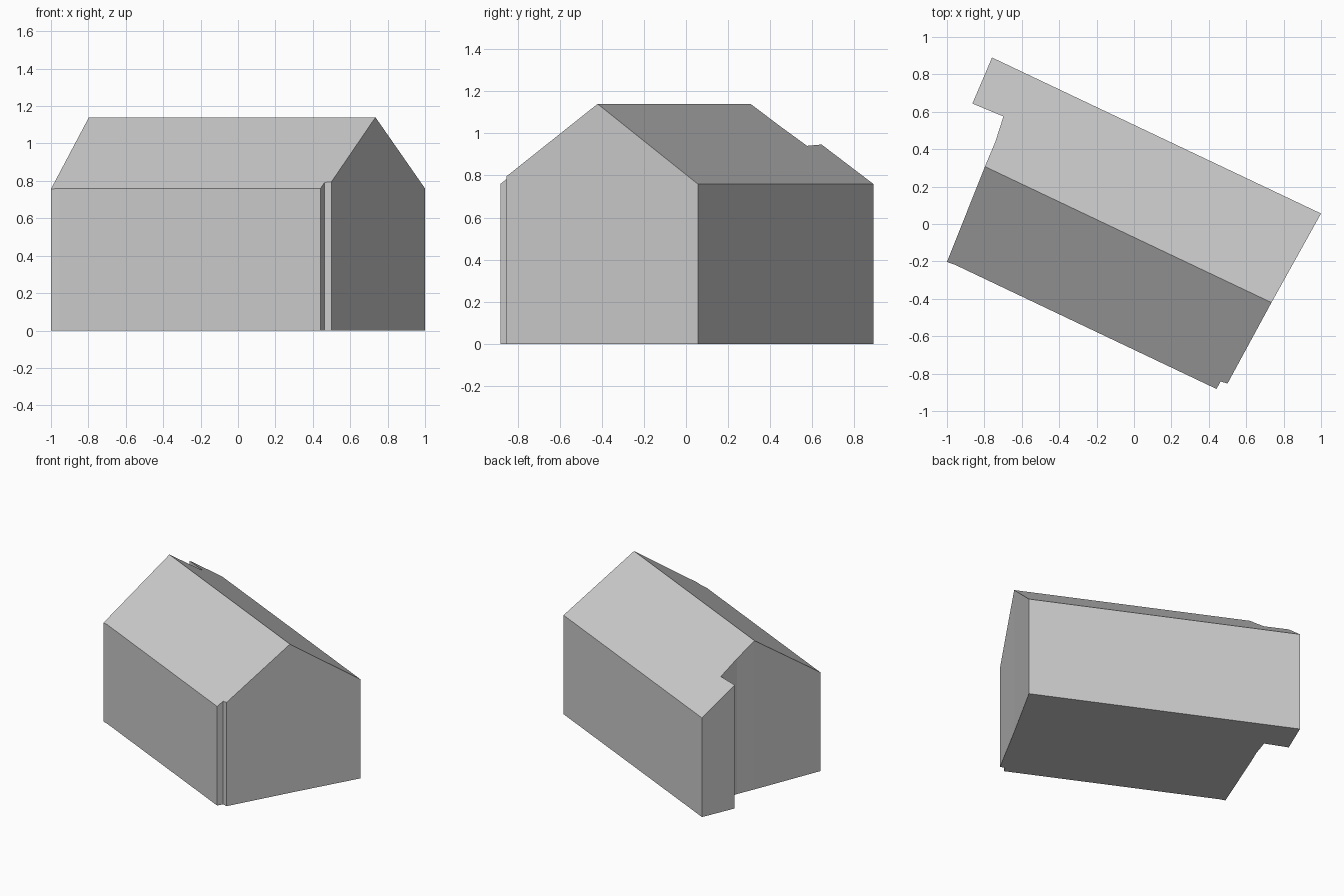
import bpy
import bmesh
from mathutils import Vector

cube = bpy.data.objects.get("Cube")
if cube:
    bpy.data.objects.remove(cube, do_unlink=True)

RIDGE_HEIGHT = 1.14
SLOPE = 0.70

# Single plaster colour
plaster = bpy.data.materials.new("light grey plaster")
plaster.use_nodes = True
colour = (0.6, 0.6, 0.6, 1)
plaster.diffuse_color = colour
plaster.node_tree.nodes["Principled BSDF"].inputs["Base Color"].default_value = colour

# Ground outline, split at the two ends of the ridge
ridge_west = Vector((-0.797, 0.307))
ridge_east = Vector((0.735, -0.42))
front_eave = [(-1, -0.203), (-0.955, -0.219), (0.441, -0.882),
              (0.463, -0.842), (0.5, -0.853)]
back_eave = [(1, 0.056), (-0.759, 0.89), (-0.864, 0.644),
             (-0.698, 0.575), (-0.741, 0.441)]
outline = [ridge_west, *map(Vector, front_eave), ridge_east, *map(Vector, back_eave)]
east = len(front_eave) + 1

along = (ridge_east - ridge_west).normalized()
across = Vector((-along.y, along.x))


def roof_height(p):
    return RIDGE_HEIGHT - SLOPE * abs((p - ridge_west).dot(across))


# House body: floor, walls and two roof slopes
bm = bmesh.new()
base = [bm.verts.new((p.x, p.y, 0)) for p in outline]
top = [bm.verts.new((p.x, p.y, roof_height(p))) for p in outline]
count = len(outline)
bm.faces.new(base[::-1])
for i in range(count):
    j = (i + 1) % count
    bm.faces.new((base[i], base[j], top[j], top[i]))
bm.faces.new(top[:east + 1])
bm.faces.new(top[east:] + top[:1])
bmesh.ops.recalc_face_normals(bm, faces=bm.faces)

mesh = bpy.data.meshes.new("gabled_house")
bm.to_mesh(mesh)
bm.free()
mesh.materials.append(plaster)
house = bpy.data.objects.new("gabled_house", mesh)
bpy.context.collection.objects.link(house)
